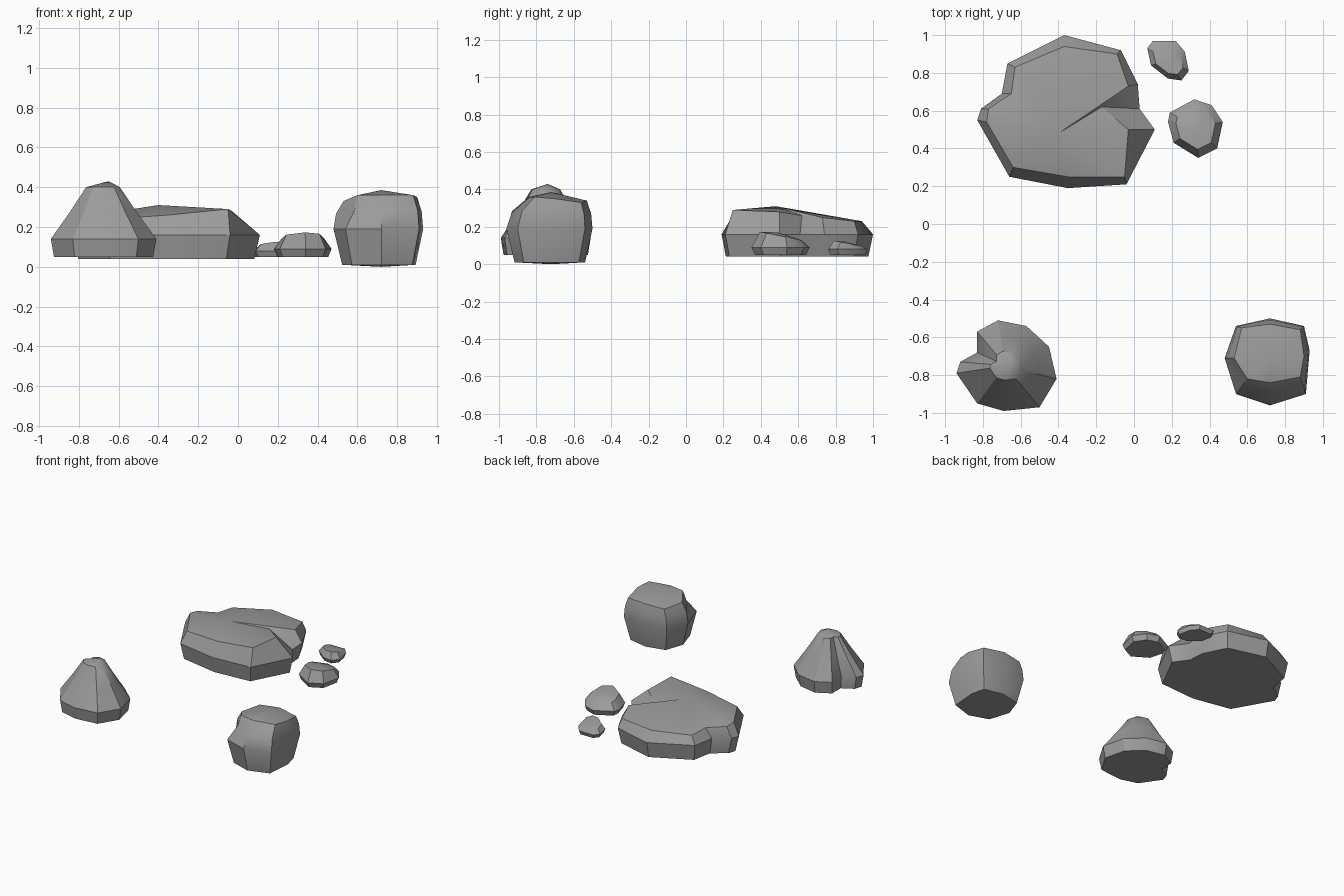
import bpy
import bmesh
import math
from mathutils import Vector

default_cube = bpy.data.objects.get("Cube")
if default_cube:
    bpy.data.objects.remove(default_cube, do_unlink=True)

# One stone colour for every rock
stone = bpy.data.materials.new("stone_grey")
stone.use_nodes = True
stone_colour = (.33, .33, .33, 1)
stone.diffuse_color = stone_colour
for node in stone.node_tree.nodes:
    if node.type == 'BSDF_PRINCIPLED':
        node.inputs["Base Color"].default_value = stone_colour
        node.inputs["Roughness"].default_value = .9

SHARP_ANGLE = math.radians(32)


def ring(outline, centre, scale, height, tilt=(0, 0)):
    """Scale a flat outline about a centre, lift it and tilt it."""
    points = []
    for x, y in outline:
        offset_x = (x - centre[0]) * scale
        offset_y = (y - centre[1]) * scale
        lift = height + offset_x * tilt[0] + offset_y * tilt[1]
        points.append(Vector((centre[0] + offset_x, centre[1] + offset_y, lift)))
    return points


def build_rock(name, rings, crown, base=None):
    """Skin rings from the bottom up, then close both ends."""
    bm = bmesh.new()
    loops = [[bm.verts.new(point) for point in points] for points in rings]
    count = len(loops[0])
    for lower, upper in zip(loops, loops[1:]):
        for i in range(count):
            j = (i + 1) % count
            bm.faces.new((lower[i], lower[j], upper[j], upper[i]))

    def fan(loop, tip):
        hub = bm.verts.new(tip)
        for i in range(count):
            bm.faces.new((loop[i], loop[(i + 1) % count], hub))

    fan(loops[-1], crown)
    if base:
        fan(loops[0], base)
    else:
        bm.faces.new(loops[0])
    bmesh.ops.recalc_face_normals(bm, faces=bm.faces[:])

    # Smooth faces with creased ridges
    for face in bm.faces:
        face.smooth = True
    for edge in bm.edges:
        edge.smooth = edge.calc_face_angle(0) < SHARP_ANGLE

    mesh = bpy.data.meshes.new(name)
    bm.to_mesh(mesh)
    bm.free()
    mesh.materials.append(stone)
    rock = bpy.data.objects.new(name, mesh)
    bpy.context.collection.objects.link(rock)
    return rock


# Large flat boulder: girdle outline, and a top rim with a notch on one side
girdle = [(-.37, 1), (-.07, .92), (.02, .74), (.03, .61), (.11, .5), (-.04, .21),
          (-.35, .19), (-.66, .25), (-.83, .55), (-.81, .61), (-.7, .69), (-.67, .85)]
top_rim = [(-.37, .94, .23), (-.09, .9, .23), (-.03, .73, .25), (-.17, .62, .26),
           (-.03, .5, .28), (-.05, .25, .29), (-.35, .25, .26), (-.64, .3, .24),
           (-.78, .54, .25), (-.77, .61, .24), (-.65, .69, .23), (-.63, .83, .22)]
middle = (-.36, .58)
build_rock("large_boulder",
           [ring(girdle, middle, .94, .04), ring(girdle, middle, 1, .16),
            [Vector(point) for point in top_rim]],
           crown=(-.4, .48, .31))

# Tall pointed rock: wide foot drawn in to a narrow peak
foot = [(-.72, -.51), (-.57, -.54), (-.45, -.65), (-.41, -.82), (-.5, -.97),
        (-.69, -.99), (-.83, -.95), (-.94, -.79), (-.92, -.73), (-.83, -.68), (-.83, -.57)]
peak = (-.68, -.75)
build_rock("pointed_rock",
           [ring(foot, peak, .94, .05), ring(foot, peak, 1, .14),
            ring(foot, peak, .62, .28), ring(foot, peak, .32, .4)],
           crown=(-.65, -.74, .43))

# Round rock: bulging waist, sloping top with a dent in its front corner
waist = [(.48, -.71), (.54, -.9), (.72, -.96), (.91, -.9),
         (.93, -.67), (.9, -.54), (.72, -.5), (.54, -.54)]
shoulder = [(.53, -.71, .33), (.6, -.82, .36), (.72, -.84, .36), (.88, -.81, .36),
            (.9, -.7, .35), (.88, -.56, .33), (.72, -.53, .34), (.57, -.55, .33)]
brow = [Vector(point) for point in shoulder]
core = (.72, -.72)
waist_ring = ring(waist, core, 1, .19)
upper_waist = [low.lerp(high, .6) + (low - high) * .35
               for low, high in zip(waist_ring, brow)]
for low, high, point in zip(waist_ring, brow, upper_waist):
    point.z = low.z * .45 + high.z * .55
upper_waist[1] += Vector((.03, .04, 0))
build_rock("round_rock",
           [ring(waist, core, .82, .01), waist_ring, upper_waist, brow],
           crown=(.72, -.72, .385), base=(.72, -.72, 0))

# Two small stones beside the boulder, lower towards the back
near_outline = [(.18, .54), (.19, .59), (.32, .66), (.41, .63),
                (.47, .54), (.44, .4), (.34, .35), (.21, .43)]
far_outline = [(.1, .97), (.22, .97), (.27, .91), (.29, .81),
               (.25, .76), (.18, .77), (.09, .84), (.07, .93)]
small_stones = (
    ("near_pebble", near_outline, (.33, .51), .09, .15, .17),
    ("far_pebble", far_outline, (.18, .87), .08, .11, .12),
)
for name, outline, centre, belly, rim, summit in small_stones:
    build_rock(name,
               [ring(outline, centre, .88, .05),
                ring(outline, centre, 1, belly),
                ring(outline, centre, .72, rim, tilt=(0, -.2))],
               crown=(centre[0], centre[1] - .02, summit))
